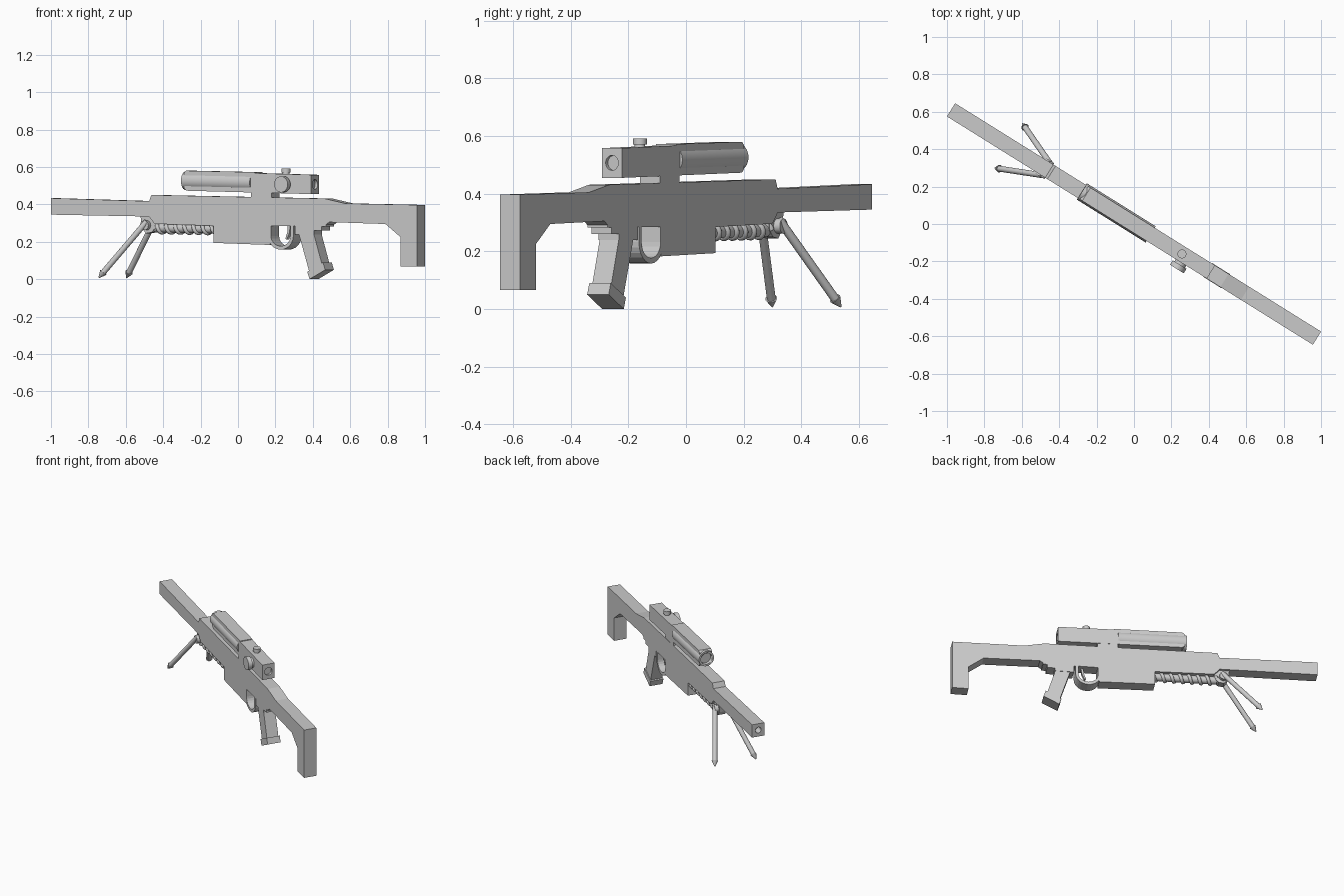
import bpy, bmesh, math
from mathutils import Vector

if "Cube" in bpy.data.objects:
    bpy.data.objects.remove(bpy.data.objects["Cube"])

# Parts are built along local x (muzzle at -x), then turned to the model's heading
HEADING = -math.radians(31.96)
W = 0.0415  # half width of the flat-sided parts


def finish(bm, name, smooth=False):
    bmesh.ops.recalc_face_normals(bm, faces=bm.faces)
    mesh = bpy.data.meshes.new(name)
    bm.to_mesh(mesh)
    bm.free()
    ob = bpy.data.objects.new(name, mesh)
    bpy.context.collection.objects.link(ob)
    ob.rotation_euler.z = HEADING
    if smooth:
        bpy.ops.object.select_all(action='DESELECT')
        ob.select_set(True)
        bpy.context.view_layer.objects.active = ob
        bpy.ops.object.shade_smooth_by_angle(angle=math.radians(40))
    return ob


def slab(name, pts, half=W):
    """Side profile (x, z) extruded across the width."""
    bm = bmesh.new()
    f = bm.faces.new([bm.verts.new((x, -half, z)) for x, z in pts])
    r = bmesh.ops.extrude_face_region(bm, geom=[f])
    bmesh.ops.translate(bm, vec=(0, 2 * half, 0),
                        verts=[v for v in r['geom'] if isinstance(v, bmesh.types.BMVert)])
    return finish(bm, name)


def rod(name, a, b, r1, r2=None, sides=24):
    """Cylinder or cone between two points."""
    a, b = Vector(a), Vector(b)
    bm = bmesh.new()
    bmesh.ops.create_cone(bm, cap_ends=True, segments=sides, radius1=r1,
                          radius2=r1 if r2 is None else r2, depth=(b - a).length)
    rot = (b - a).to_track_quat('Z', 'Y').to_matrix()
    bmesh.ops.rotate(bm, cent=(0, 0, 0), matrix=rot, verts=bm.verts)
    bmesh.ops.translate(bm, vec=(a + b) / 2, verts=bm.verts)
    return finish(bm, name, True)


def bore(target, name, a, b, r):
    """Cut a round recess."""
    cutter = rod(name, a, b, r)
    cutter.hide_render = True
    cutter.hide_set(True)
    m = target.modifiers.new("bore", 'BOOLEAN')
    m.operation, m.object, m.solver = 'DIFFERENCE', cutter, 'EXACT'


# Barrel, body and stock in one profile
body = slab("body_and_stock", [
    (-1.153, .345), (-1.153, .433), (-.534, .417), (-.52, .45), (.57, .431),
    (.70, .405), (1.153, .397), (1.153, .067), (1.05, .067), (1.05, .225),
    (.955, .295), (.60, .305), (.57, .285), (-.13, .285), (-.50, .296), (-.535, .335)])
bore(body, "muzzle_cutter", (-1.2, 0, .389), (-1.10, 0, .389), .02)

# Magazine housing
slab("magazine", [(-.127, .29), (-.127, .194), (.226, .183), (.226, .29)])

# Grooved rod under the body: core plus helix
rod("spiral_core", (-.52, 0, .274), (-.12, 0, .268), .024)
cu = bpy.data.curves.new("spiral_ridge", 'CURVE')
cu.dimensions = '3D'
cu.bevel_depth, cu.bevel_resolution = .011, 2
sp = cu.splines.new('POLY')
n, turns = 140, 7
sp.points.add(n - 1)
for i in range(n):
    k = i / (n - 1)
    a = k * turns * math.tau
    sp.points[i].co = (-.52 + .4 * k, .024 * math.cos(a), .274 - .006 * k + .024 * math.sin(a), 1)
ridge = bpy.data.objects.new("spiral_ridge", cu)
bpy.context.collection.objects.link(ridge)
ridge.rotation_euler.z = HEADING

# Trigger guard: half-round strap, and trigger
outer, inner = [], []
for i in range(13):
    a = math.pi + math.pi * i / 12
    outer.append((.295 + .08 * math.cos(a), .232 + .074 * math.sin(a)))
    inner.append((.295 + .062 * math.cos(a), .232 + .055 * math.sin(a)))
slab("trigger_guard", [(.215, .29)] + outer + [(.375, .29), (.357, .29)] + inner[::-1] + [(.233, .29)])
slab("trigger", [(.32, .29), (.318, .25), (.305, .215), (.314, .212), (.332, .25), (.336, .29)], .012)

# Grip with stepped collar and foot
for i, (end, top) in enumerate([(.58, .306), (.553, .284), (.505, .264)]):
    slab(f"grip_collar_{i + 1}", [(.385, top), (end, top), (end, top - .024), (.385, top - .024)])
slab("grip", [(.395, .28), (.49, .28), (.555, .075), (.475, .035)], .039)
slab("grip_foot", [(.464, .04), (.563, .09), (.577, .05), (.478, 0)], .044)

# Scope: box housing with chamfered front, side tube, mount, knobs and lens rings
scope = slab("scope_housing", [
    (-.315, .486), (-.315, .568), (-.30, .58), (.13, .572), (.13, .567),
    (.485, .558), (.485, .455), (-.30, .473)])
bore(scope, "eyepiece_cutter", (.47, 0, .507), (.52, 0, .507), .026)
tube = rod("scope_tube", (-.328, 0, .527), (.105, 0, .518), .051)
for c in (scope,):
    bore(c, "lens_cutter_housing", (-.35, 0, .527), (-.305, 0, .527), .038)
bore(tube, "lens_cutter_tube", (-.35, 0, .527), (-.305, 0, .527), .038)
slab("scope_mount", [(.106, .425), (.106, .475), (.236, .475), (.236, .425)], .04)
rod("side_knob_stem", (.322, -.03, .507), (.322, -.06, .507), .033)
rod("side_knob", (.322, -.055, .507), (.322, -.083, .507), .043)
rod("top_knob_stem", (.302, 0, .55), (.302, 0, .575), .018)
rod("top_knob", (.302, 0, .57), (.302, 0, .592), .024)

# Bipod: bracket, pivots and two splayed legs with pointed feet
slab("bipod_bracket", [(-.60, .345), (-.50, .34), (-.505, .275), (-.53, .25), (-.565, .245), (-.59, .275)], .025)
for side, label in ((-1, "right"), (1, "left")):
    top = Vector((-.565, side * .043, .292))
    tip = Vector((-.79, side * .14, .008))
    ankle = top.lerp(tip, .90)
    rod(f"bipod_pivot_{label}", (-.56, 0, .288), (-.56, side * .05, .288), .026)
    rod(f"bipod_leg_{label}", top - (tip - top) * .06, ankle, .0155, sides=16)
    rod(f"bipod_foot_{label}", ankle, tip, .021, .003, 16)
